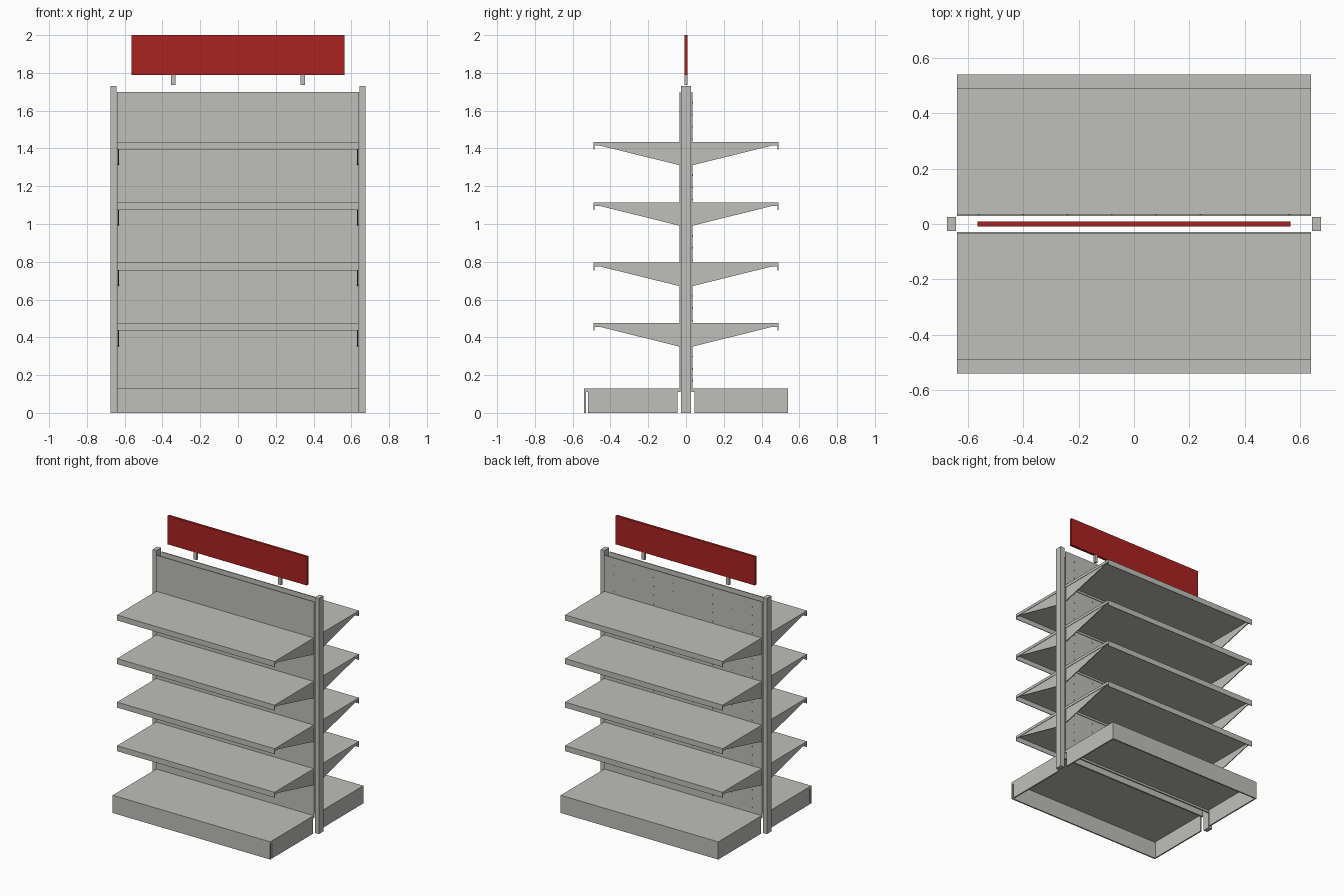
import bpy
import bmesh

cube = bpy.data.objects.get("Cube")
if cube:
    bpy.data.objects.remove(cube, do_unlink=True)


def material(name, rgb):
    m = bpy.data.materials.new(name)
    m.use_nodes = True
    color = (*rgb, 1)
    m.diffuse_color = color
    bsdf = next(n for n in m.node_tree.nodes if n.type == 'BSDF_PRINCIPLED')
    bsdf.inputs["Base Color"].default_value = color
    return m


GRAY = material("light gray metal", (0.52, 0.52, 0.49))
RED = material("sign red", (0.41, 0.016, 0.016))


def add_box(bm, x, y, z):
    """Box from (low, high) ranges; a reversed range is sorted."""
    (x0, x1), (y0, y1), (z0, z1) = sorted(x), sorted(y), sorted(z)
    verts = bmesh.ops.create_cube(bm, size=1)["verts"]
    for v in verts:
        v.co = (x1 if v.co.x > 0 else x0,
                y1 if v.co.y > 0 else y0,
                z1 if v.co.z > 0 else z0)


def add_plate(bm, outline, x0, x1):
    """Upright plate: a y-z outline given thickness along x."""
    face = bm.faces.new([bm.verts.new((x0, y, z)) for y, z in outline])
    ext = bmesh.ops.extrude_face_region(bm, geom=[face])["geom"]
    for v in ext:
        if isinstance(v, bmesh.types.BMVert):
            v.co.x = x1


def finish(bm, name, mat):
    bmesh.ops.recalc_face_normals(bm, faces=bm.faces)
    mesh = bpy.data.meshes.new(name)
    bm.to_mesh(mesh)
    bm.free()
    mesh.materials.append(mat)
    obj = bpy.data.objects.new(name, mesh)
    bpy.context.scene.collection.objects.link(obj)
    return obj


def box(name, mat, x, y, z):
    bm = bmesh.new()
    add_box(bm, x, y, z)
    return finish(bm, name, mat)


HALF = 0.64       # half width of decks and shelves
BACK = 0.035      # outer face of the back panels
SHEET = 0.005     # sheet metal thickness

# Posts and sign stems on both ends
for side, s in (("left", 1), ("right", -1)):
    box(side + "_post", GRAY, (s * 0.643, s * 0.675), (-0.026, 0.026), (0, 1.73))
    box(side + "_sign_stem", GRAY, (s * 0.332, s * 0.355), (-0.008, 0.008), (1.735, 1.79))

# Header sign
box("header_sign", RED, (-0.565, 0.565), (-0.009, 0.009), (1.79, 2.0))


def base_unit(name, d):
    bm = bmesh.new()
    # deck with its short side rims
    add_box(bm, (-HALF, HALF), (d * BACK, d * 0.54), (0.125, 0.13))
    for s in (-1, 1):
        add_box(bm, (s * HALF, s * (HALF - SHEET)), (d * BACK, d * 0.54), (0.11, 0.125))
    # rear rim and kick plate
    add_box(bm, (-HALF, HALF), (d * BACK, d * (BACK + SHEET)), (0.11, 0.125))
    add_box(bm, (-HALF, HALF), (d * 0.53, d * 0.54), (0, 0.125))
    # foot plates
    front = 0.52 if d < 0 else 0.53
    for s in (-1, 1):
        add_box(bm, (s * HALF, s * (HALF - 0.01)), (d * 0.045, d * front), (0, 0.125))
    finish(bm, name, GRAY)


def shelf(name, d, top):
    bm = bmesh.new()
    # tray with turned-down front lip and side rims
    add_box(bm, (-HALF, HALF), (d * BACK, d * 0.49), (top - SHEET, top))
    add_box(bm, (-HALF, HALF), (d * 0.485, d * 0.49), (top - 0.04, top - SHEET))
    add_box(bm, (-HALF, HALF), (d * BACK, d * (BACK + SHEET)), (top - 0.02, top - SHEET))
    for s in (-1, 1):
        add_box(bm, (s * HALF, s * (HALF - 0.003)), (d * BACK, d * 0.485),
                (top - 0.02, top - SHEET))
    finish(bm, name, GRAY)
    # tapered end brackets
    bm = bmesh.new()
    outline = [(d * 0.03, top - 0.125), (d * 0.455, top - 0.02),
               (d * 0.48, top - 0.02), (d * 0.48, top - SHEET), (d * 0.03, top - SHEET)]
    for s in (-1, 1):
        add_plate(bm, outline, s * 0.636, s * 0.63)
    finish(bm, name + "_brackets", GRAY)


# Both shopping faces: panel, base and four shelves
for face, d in (("front", -1), ("back", 1)):
    box(face + "_panel", GRAY, (-HALF, HALF), (d * 0.028, d * BACK), (0.11, 1.7))
    base_unit(face + "_base", d)
    for i in range(4):
        shelf(f"{face}_shelf_{i + 1}", d, 0.475 + 0.32 * i)

# Tiny studs across the back panel
bm = bmesh.new()
for col in range(8):
    for row in range(24):
        x = -0.56 + 0.16 * col
        z = 0.17 + 0.064 * row
        add_box(bm, (x - 0.003, x + 0.003), (BACK, BACK + 0.002), (z - 0.003, z + 0.003))
finish(bm, "back_panel_studs", GRAY)
